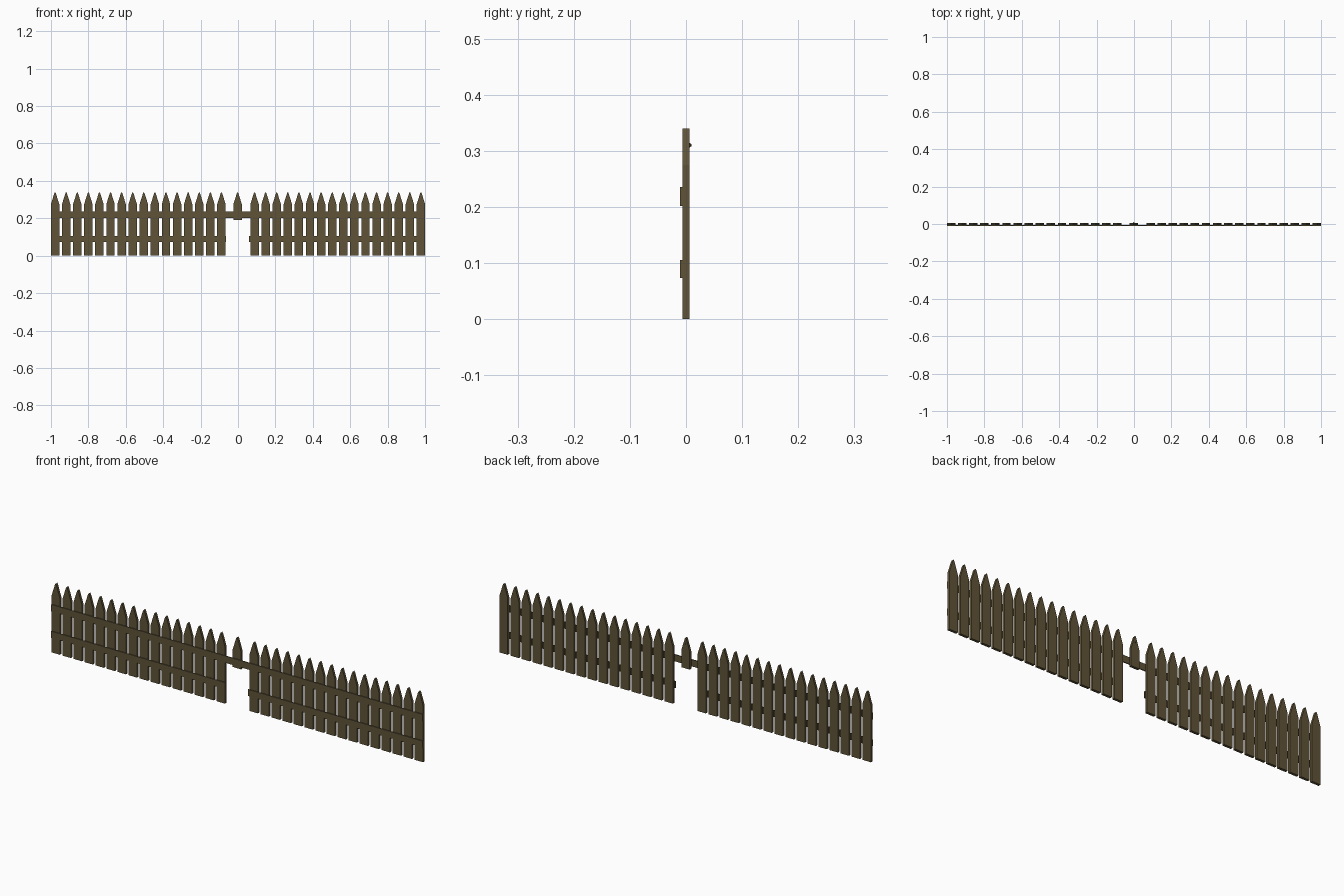
import bpy, bmesh
from mathutils import Matrix

if "Cube" in bpy.data.objects:
    bpy.data.objects.remove(bpy.data.objects["Cube"])

wood = bpy.data.materials.new("weathered_wood")
wood.diffuse_color = (0.115, 0.088, 0.04, 1)
wood.use_nodes = True
wood.node_tree.nodes["Principled BSDF"].inputs["Base Color"].default_value = wood.diffuse_color


def finish(bm, name):
    bmesh.ops.recalc_face_normals(bm, faces=bm.faces)
    mesh = bpy.data.meshes.new(name)
    bm.to_mesh(mesh)
    bm.free()
    mesh.materials.append(wood)
    obj = bpy.data.objects.new(name, mesh)
    bpy.context.collection.objects.link(obj)
    return obj


# Pointed board: outline extruded through its thickness
def picket(name, x, bottom=0.0, w=0.0225, y0=-0.006, y1=0.0065):
    bm = bmesh.new()
    right = [(w, bottom), (w, 0.275), (0.004, 0.334)]
    outline = right + [(0, 0.34)] + [(-px, pz) for px, pz in reversed(right)]
    face = bm.faces.new([bm.verts.new((x + px, y0, pz)) for px, pz in outline])
    ext = bmesh.ops.extrude_face_region(bm, geom=[face])
    moved = [g for g in ext["geom"] if isinstance(g, bmesh.types.BMVert)]
    bmesh.ops.translate(bm, verts=moved, vec=(0, y1 - y0, 0))
    return finish(bm, name)


# Horizontal rail on the front of the boards
def rail(name, x0, x1, z0, z1, y0=-0.0105, y1=-0.006):
    bm = bmesh.new()
    m = Matrix.Translation(((x0 + x1) / 2, (y0 + y1) / 2, (z0 + z1) / 2))
    m = m @ Matrix.Diagonal((x1 - x0, y1 - y0, z1 - z0, 1))
    bmesh.ops.create_cube(bm, size=1, matrix=m)
    return finish(bm, name)


# Two runs of sixteen pickets
for side, sign in (("left", -1), ("right", 1)):
    for i in range(16):
        picket(f"{side}_picket_{i + 1}", sign * (0.0885 + i * 0.0593))

# Short picket hanging in the gap
picket("short_middle_picket", -0.002, bottom=0.19)

# Rails: the upper one spans the gap, the lower one is broken by it
rail("upper_rail", -1, 1, 0.202, 0.235)
rail("lower_rail_left", -1, -0.063, 0.073, 0.105)
rail("lower_rail_right", 0.06, 1, 0.073, 0.105)

# Small nail head on the back of the short picket
bm = bmesh.new()
bmesh.ops.create_icosphere(bm, subdivisions=1, radius=0.004,
                           matrix=Matrix.Translation((-0.002, 0.0065, 0.31)))
finish(bm, "nail_head")
